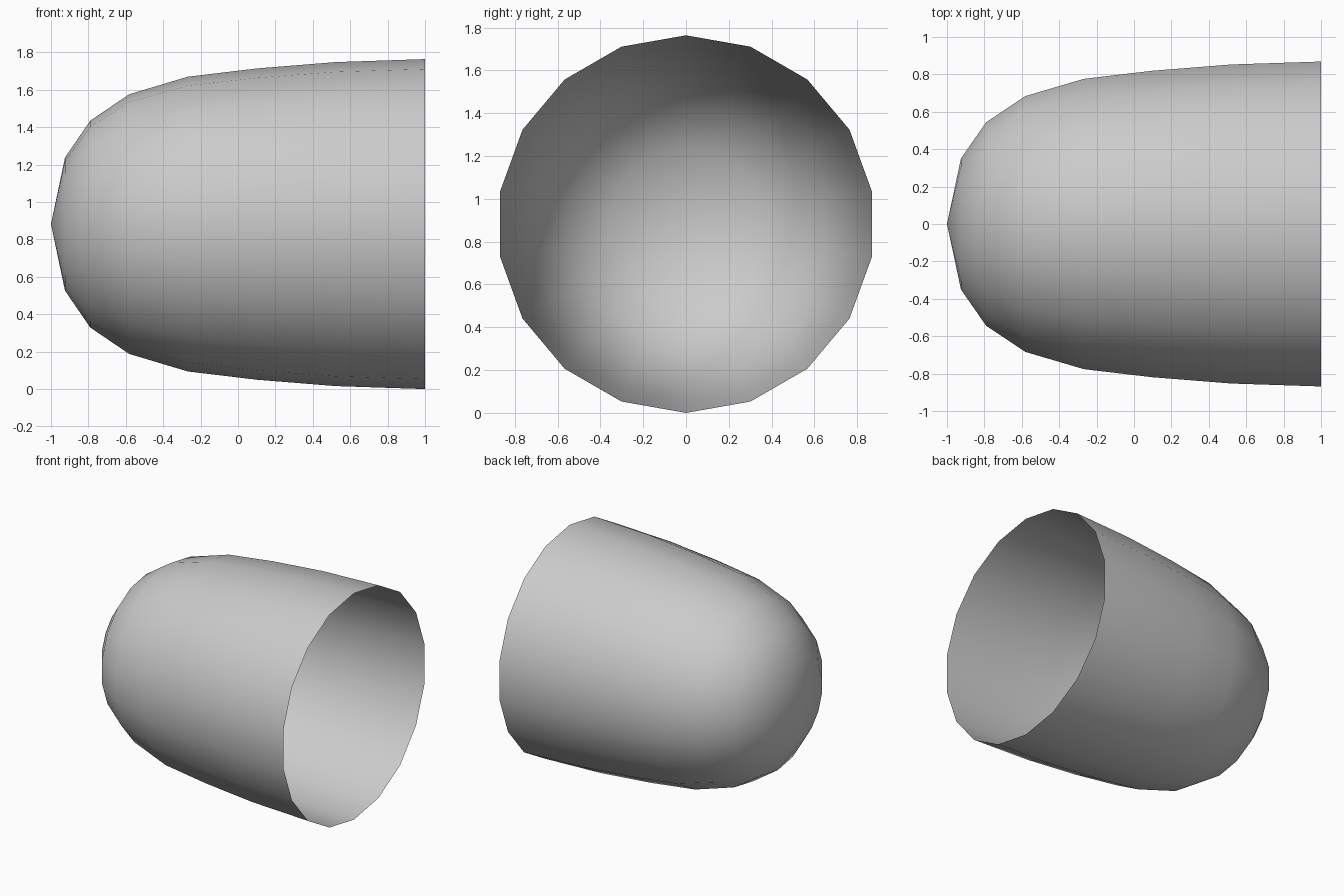
import bpy, bmesh
from math import sin, cos, tau

if "Cube" in bpy.data.objects:
    bpy.data.objects.remove(bpy.data.objects["Cube"])

SIDES = 18
R = 0.882
# Profile from the closed nose to the open rim: (x, radius)
PROFILE = [(-0.925, 0.356), (-0.79, 0.553), (-0.582, 0.694),
           (-0.268, 0.788), (0.10, 0.832), (0.52, 0.866), (1.0, R)]

bm = bmesh.new()

# Rings of the shell, with a corner at top and bottom
rings = [[bm.verts.new((x, r * sin(tau * i / SIDES), R + r * cos(tau * i / SIDES)))
          for i in range(SIDES)] for x, r in PROFILE]

# Nose fan
tip = bm.verts.new((-1.0, 0, R))
for i in range(SIDES):
    bm.faces.new((tip, rings[0][i], rings[0][(i + 1) % SIDES]))

# Side walls, left open at the rim
for a, b in zip(rings, rings[1:]):
    for i in range(SIDES):
        j = (i + 1) % SIDES
        bm.faces.new((a[i], b[i], b[j], a[j]))

# Face normals outwards and shade smooth
bmesh.ops.recalc_face_normals(bm, faces=bm.faces)
bm.faces.ensure_lookup_table()
if bm.faces[0].normal.x > 0:
    bmesh.ops.reverse_faces(bm, faces=bm.faces)
for f in bm.faces:
    f.smooth = True

mesh = bpy.data.meshes.new("domed_shell")
bm.to_mesh(mesh)
bm.free()
bpy.context.collection.objects.link(bpy.data.objects.new("domed_shell", mesh))
